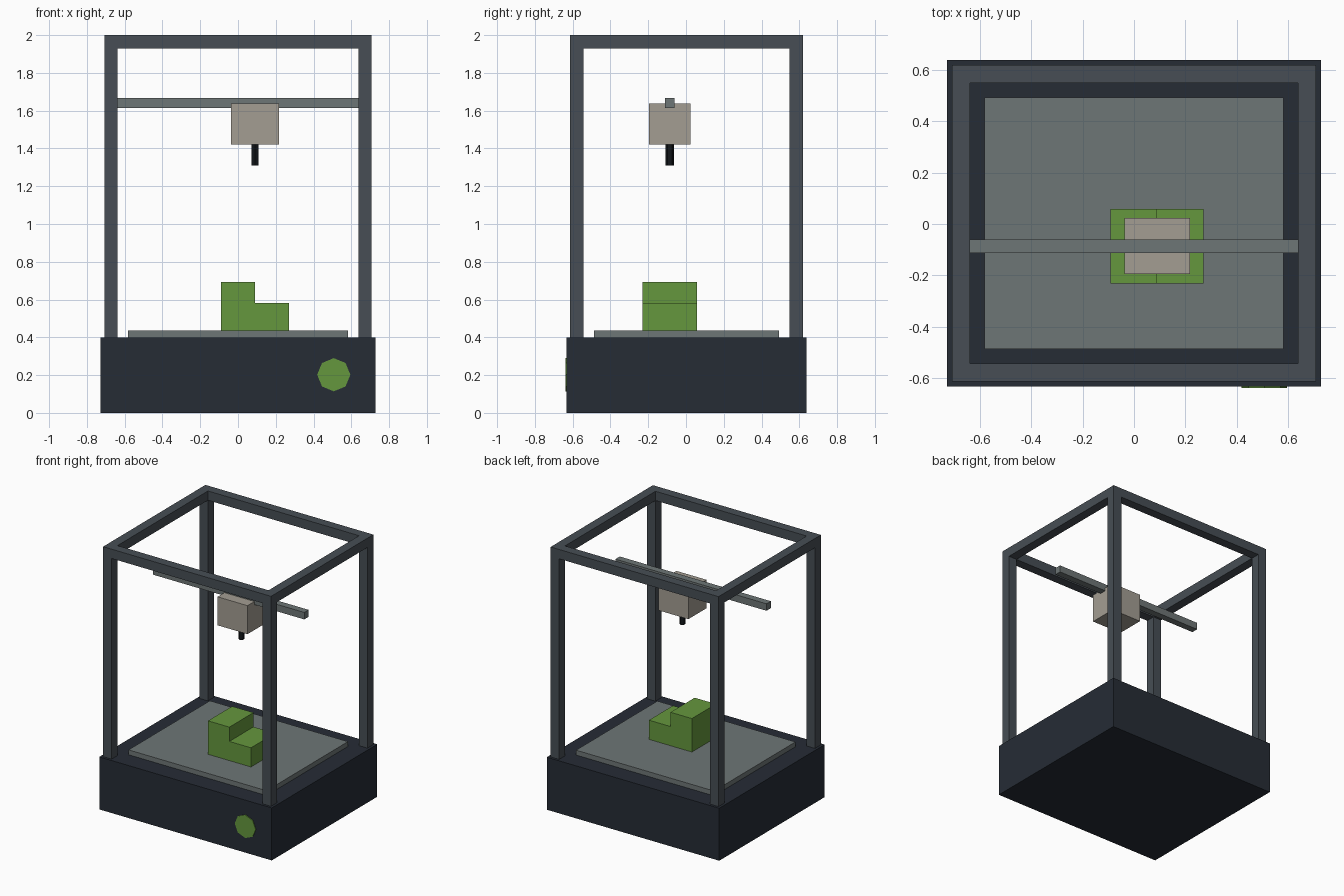
import bpy
from math import radians

if "Cube" in bpy.data.objects:
    bpy.data.objects.remove(bpy.data.objects["Cube"])

Y0 = 0.003  # body sits slightly back so the knob is inside the centred bounds


def mat(name, rgb):
    m = bpy.data.materials.new(name)
    m.diffuse_color = (*rgb, 1)
    m.use_nodes = True
    m.node_tree.nodes["Principled BSDF"].inputs["Base Color"].default_value = m.diffuse_color
    return m


DARK = mat("dark_housing", (0.019, 0.025, 0.036))
FRAME = mat("frame_grey", (0.063, 0.076, 0.09))
METAL = mat("metal_grey", (0.155, 0.18, 0.18))
BEIGE = mat("carriage_beige", (0.37, 0.34, 0.29))
GREEN = mat("green_plastic", (0.13, 0.31, 0.047))
BLACK = mat("nozzle_black", (0.006, 0.008, 0.01))


def box(name, x, y, z, material):
    """Box from (min, max) ranges on each axis."""
    r = (x, y, z)
    bpy.ops.mesh.primitive_cube_add(size=1, location=[(a + b) / 2 for a, b in r])
    o = bpy.context.object
    o.name = name
    o.scale = [b - a for a, b in r]
    bpy.ops.object.transform_apply(location=False, rotation=False, scale=True)
    o.data.materials.append(material)
    return o


def cylinder(name, sides, radius, depth, loc, material, rot=(0, 0, 0)):
    bpy.ops.mesh.primitive_cylinder_add(vertices=sides, radius=radius, depth=depth,
                                        location=loc, rotation=rot)
    o = bpy.context.object
    o.name = name
    o.data.materials.append(material)
    return o


# Base housing and print bed
box("base", (-0.727, 0.727), (Y0 - 0.635, Y0 + 0.635), (0, 0.4), DARK)
box("print_bed", (-0.582, 0.582), (Y0 - 0.49, Y0 + 0.49), (0.4, 0.437), METAL)

# Open frame: four posts, two cross bars, two side bars
FX, FY, T = 0.708, 0.616, 0.071
for sx, xn in ((-1, "left"), (1, "right")):
    xr = sorted((sx * FX, sx * (FX - T)))
    box(f"{xn}_top_bar", xr, (Y0 - FY + T, Y0 + FY - T), (2 - T, 2), FRAME)
    for sy, yn in ((-1, "front"), (1, "back")):
        yr = sorted((Y0 + sy * FY, Y0 + sy * (FY - T)))
        box(f"{yn}_{xn}_post", xr, yr, (0.4, 2 - T), FRAME)
for sy, yn in ((-1, "front"), (1, "back")):
    yr = sorted((Y0 + sy * FY, Y0 + sy * (FY - T)))
    box(f"{yn}_top_bar", (-FX, FX), yr, (2 - T, 2), FRAME)

# Rail, carriage and hexagonal nozzle
YC = -0.086
box("gantry_rail", (-0.637, 0.637), (YC - 0.026, YC + 0.026), (1.614, 1.667), METAL)
box("print_head", (-0.036, 0.217), (YC - 0.109, YC + 0.109), (1.421, 1.638), BEIGE)
cylinder("nozzle", 6, 0.022, 0.12, (0.09, YC, 1.371), BLACK)

# Printed part: stepped profile extruded along y
profile = [(-0.091, 0.437), (0.271, 0.437), (0.271, 0.583),
           (0.089, 0.583), (0.089, 0.692), (-0.091, 0.692)]
n = len(profile)
verts = [(x, y, z) for y in (YC - 0.145, YC + 0.145) for x, z in profile]
faces = [tuple(range(n)), tuple(reversed(range(n, 2 * n)))]
faces += [(i, i + n, (i + 1) % n + n, (i + 1) % n) for i in range(n)]
mesh = bpy.data.meshes.new("printed_part")
mesh.from_pydata(verts, [], faces)
mesh.materials.append(GREEN)
bpy.context.collection.objects.link(bpy.data.objects.new("printed_part", mesh))

# Octagonal knob, almost flush with the front face
cylinder("control_knob", 8, 0.088, 0.03, (0.507, -0.623, 0.202), GREEN,
         (radians(90), 0, 0))
